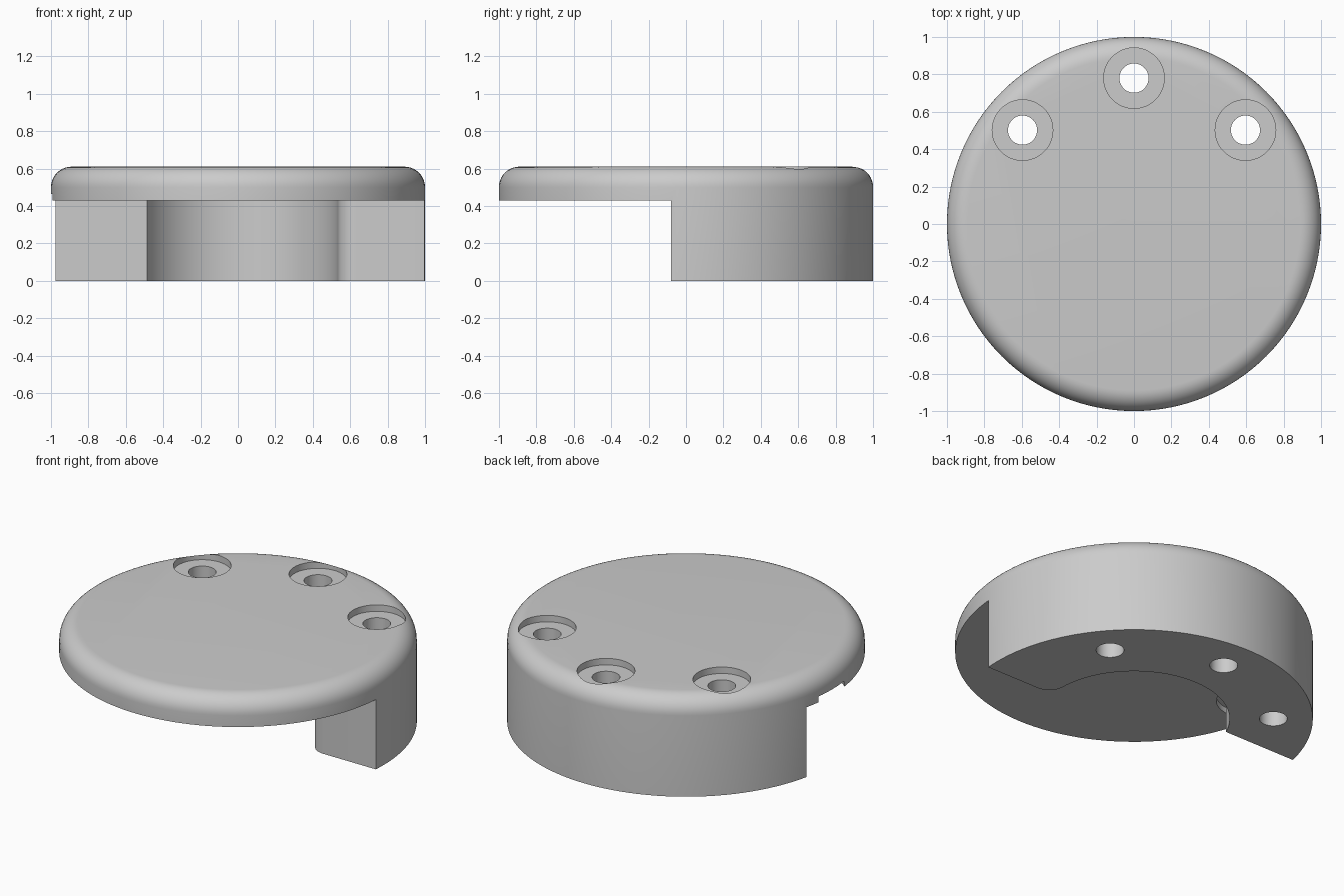
import bpy
import bmesh
from math import cos, sin, pi, radians, atan2, sqrt

old = bpy.data.objects.get("Cube")
if old:
    bpy.data.objects.remove(old, do_unlink=True)

HEIGHT, PLATE_BOTTOM, FILLET = 0.61, 0.43, 0.11
SEGMENTS = 128

grey = bpy.data.materials.new("light grey")
grey.use_nodes = True
grey.diffuse_color = (0.6, 0.6, 0.6, 1)
grey.node_tree.nodes["Principled BSDF"].inputs["Base Color"].default_value = (0.6, 0.6, 0.6, 1)


def new_object(name, bm):
    bmesh.ops.recalc_face_normals(bm, faces=bm.faces)
    mesh = bpy.data.meshes.new(name)
    bm.to_mesh(mesh)
    bm.free()
    mesh.materials.append(grey)
    obj = bpy.data.objects.new(name, mesh)
    bpy.context.collection.objects.link(obj)
    return obj


def arc(cx, cy, r, start, end, steps):
    """Points along an arc, angles in degrees."""
    angles = [radians(start + (end - start) * i / steps) for i in range(steps + 1)]
    return [(cx + r * cos(a), cy + r * sin(a)) for a in angles]


def prism(name, outline, z0, z1):
    bm = bmesh.new()
    base = bm.faces.new([bm.verts.new((x, y, z0)) for x, y in outline])
    top = bmesh.ops.extrude_face_region(bm, geom=[base], use_keep_orig=True)
    verts = [g for g in top["geom"] if isinstance(g, bmesh.types.BMVert)]
    bmesh.ops.translate(bm, verts=verts, vec=(0, 0, z1 - z0))
    return new_object(name, bm)


def cylinder(name, x, y, r, z0, z1):
    return prism(name, arc(x, y, r, 0, 360, 48)[:-1], z0, z1)


# Round block with a rounded top edge, turned from a half profile
profile = [(0, 0), (1, 0)] + arc(1 - FILLET, HEIGHT - FILLET, FILLET, 0, 90, 10) + [(0, HEIGHT)]
bm = bmesh.new()
points = [bm.verts.new((x, 0, z)) for x, z in profile]
edges = [bm.edges.new(pair) for pair in zip(points, points[1:])]
bmesh.ops.spin(bm, geom=points + edges, cent=(0, 0, 0), axis=(0, 0, 1),
               angle=2 * pi, steps=SEGMENTS, use_duplicate=False)
bmesh.ops.remove_doubles(bm, verts=bm.verts, dist=0.0001)
bmesh.ops.dissolve_limit(bm, angle_limit=0.001, verts=bm.verts, edges=bm.edges)
cap = new_object("round_cap", bm)

# Space under the plate: leaves a curved skirt with one plain and one rounded end
INNER, LEFT_END, RIGHT_END, ROUND = 0.535, 0.22, -0.08, 0.1
start = 180 - atan2(LEFT_END, sqrt(INNER**2 - LEFT_END**2)) * 180 / pi
outline = [(-1.2, LEFT_END)] + arc(0, 0, INNER, start, 2, 56)
outline += arc(INNER + ROUND, RIGHT_END + ROUND, ROUND, 180, 270, 10)
outline += [(1.2, RIGHT_END), (1.2, -1.2), (-1.2, -1.2)]
cutters = [prism("skirt_opening", outline, -0.2, PLATE_BOTTOM)]

# Shallow round recess under the plate, breaking through the rim
cutters.append(cylinder("rim_recess", -0.85, 0, 0.19, PLATE_BOTTOM - 0.1, PLATE_BOTTOM + 0.035))

# Counterbored screw holes
for x, y in [(-0.596, 0.502), (0, 0.78), (0.596, 0.502)]:
    cutters.append(cylinder("screw_hole", x, y, 0.078, -0.2, 1))
    cutters.append(cylinder("counterbore", x, y, 0.162, HEIGHT - 0.04, 1))

bpy.ops.object.select_all(action="DESELECT")
bpy.context.view_layer.objects.active = cap
cap.select_set(True)
for cutter in cutters:
    cutter.hide_render = True
    mod = cap.modifiers.new(cutter.name, "BOOLEAN")
    mod.operation, mod.solver, mod.object = "DIFFERENCE", "EXACT", cutter
    bpy.ops.object.modifier_apply(modifier=mod.name)
    bpy.data.objects.remove(cutter, do_unlink=True)

bpy.ops.object.shade_smooth_by_angle(angle=radians(30))
